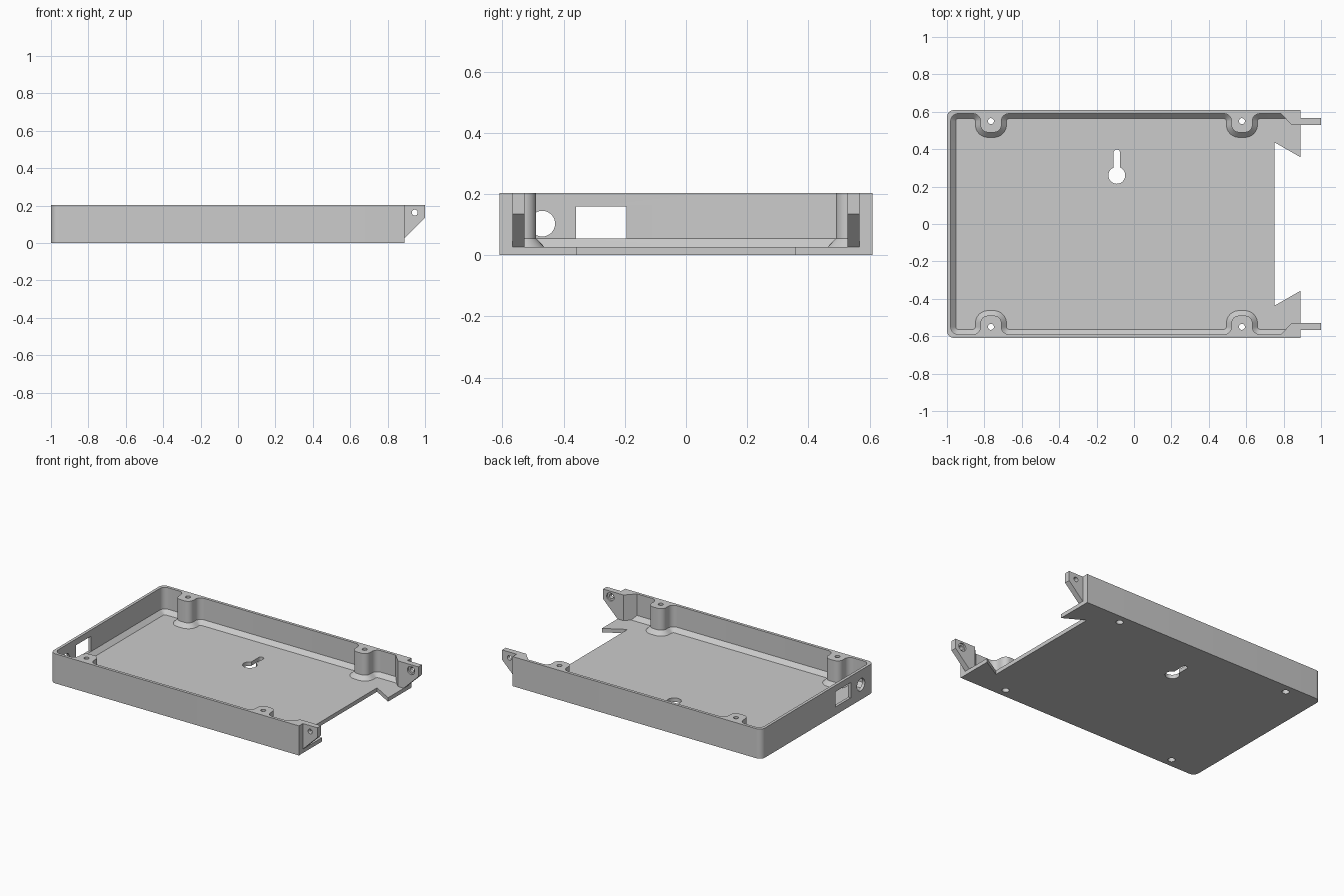
import bpy, bmesh, math
from mathutils import Vector

if "Cube" in bpy.data.objects:
    bpy.data.objects.remove(bpy.data.objects["Cube"], do_unlink=True)

grey = bpy.data.materials.new("plain grey")
grey.use_nodes = True
grey.diffuse_color = (0.6, 0.6, 0.6, 1)
grey.node_tree.nodes["Principled BSDF"].inputs["Base Color"].default_value = (0.6, 0.6, 0.6, 1)

HEIGHT, FLOOR, WALL, CHAMFER = 0.203, 0.027, 0.02, 0.028
LEFT, RIGHT, SIDE = -1.0, 0.89, 0.61
BOSS_X = (-0.765, 0.577)


def loft(name, rings):
    """Closed solid through rings of equal point count."""
    bm = bmesh.new()
    loops = [[bm.verts.new(p) for p in ring] for ring in rings]
    for a, b in zip(loops, loops[1:]):
        for i in range(len(a)):
            j = (i + 1) % len(a)
            bm.faces.new((a[i], a[j], b[j], b[i]))
    bm.faces.new(loops[0])
    bm.faces.new(loops[-1])
    bmesh.ops.recalc_face_normals(bm, faces=bm.faces[:])
    mesh = bpy.data.meshes.new(name)
    bm.to_mesh(mesh)
    bm.free()
    mesh.materials.append(grey)
    obj = bpy.data.objects.new(name, mesh)
    bpy.context.collection.objects.link(obj)
    return obj


def place(pts, axis, level):
    """Lift 2D points to 3D on a plane across the given axis."""
    if axis == "z":
        return [(a, b, level) for a, b in pts]
    if axis == "y":
        return [(a, level, b) for a, b in pts]
    return [(level, a, b) for a, b in pts]


def prism(name, pts, axis, lo, hi):
    return loft(name, [place(pts, axis, lo), place(pts, axis, hi)])


def circle(cx, cy, r, n=32):
    return [(cx + r * math.cos(i * math.tau / n), cy + r * math.sin(i * math.tau / n))
            for i in range(n)]


def rounded(corners, steps=8):
    """Round square corners given as (x, y, radius)."""
    pts = []
    for i, (x, y, r) in enumerate(corners):
        p = Vector((x, y))
        u = (Vector(corners[i - 1][:2]) - p).normalized()
        v = (Vector(corners[(i + 1) % len(corners)][:2]) - p).normalized()
        if r == 0:
            pts.append((x, y))
            continue
        c = p + r * (u + v)
        for k in range(steps + 1):
            a = math.pi / 2 * k / steps
            pts.append(tuple(c - r * (v * math.cos(a) + u * math.sin(a))))
    return pts


def cavity_outline(d):
    """Inside wall line with screw bosses, shrunk inward by d."""
    y, tip, r_in, r_out = SIDE - WALL - d, 0.49 - d, 0.04 - d, 0.04 + d
    top = [(LEFT + WALL + d, y, r_in)]
    for cx in BOSS_X:
        a, b = cx - 0.056 - d, cx + 0.056 + d
        top += [(a, y, r_in), (a, tip, r_out), (b, tip, r_out), (b, y, r_in)]
    top.append((1.1, y, 0))
    return rounded(top + [(x, -yy, r) for x, yy, r in reversed(top)])


def cut(obj, cutters):
    bpy.context.view_layer.objects.active = obj
    for c in cutters:
        c.hide_render = True
        mod = obj.modifiers.new("cut", "BOOLEAN")
        mod.operation, mod.solver, mod.object = "DIFFERENCE", "EXACT", c
        bpy.ops.object.modifier_apply(modifier=mod.name)
        bpy.data.objects.remove(c, do_unlink=True)


def smooth(obj):
    bpy.ops.object.select_all(action="DESELECT")
    obj.select_set(True)
    bpy.context.view_layer.objects.active = obj
    bpy.ops.object.shade_smooth_by_angle(angle=math.radians(30))


# Tray body with rounded outer corners at the closed end
outer = rounded([(LEFT, SIDE, 0.04), (RIGHT, SIDE, 0), (RIGHT, -SIDE, 0), (LEFT, -SIDE, 0.04)])
tray = prism("tray", outer, "z", 0, HEIGHT)

# Cavity with a chamfered foot around walls and bosses
foot, wall_line = cavity_outline(CHAMFER - 0.001), cavity_outline(0)
cutters = [loft("cavity", [place(foot, "z", FLOOR),
                           place(wall_line, "z", FLOOR + CHAMFER),
                           place(wall_line, "z", HEIGHT + 0.1)])]

# Notch in the open end of the floor
notch = [(0.75, 0.437), (RIGHT, 0.357), (1.1, 0.236), (1.1, -0.236), (RIGHT, -0.357), (0.75, -0.437)]
cutters.append(prism("notch", notch, "z", -0.1, 0.1))

# Screw holes through the bosses, wider underneath
for cx in BOSS_X:
    for s in (1, -1):
        levels = [(-0.1, 0.023), (0.1, 0.023), (0.1, 0.016), (0.3, 0.016)]
        cutters.append(loft("screw_hole", [place(circle(cx, s * 0.55, r), "z", z)
                                           for z, r in levels]))

# Ports in the closed end wall
cutters.append(prism("round_port", circle(-0.47, 0.103, 0.042), "x", -1.1, -0.9))
port = [(-0.36, 0.055), (-0.195, 0.055), (-0.195, 0.16), (-0.36, 0.16)]
cutters.append(prism("square_port", port, "x", -1.1, -0.9))

# Keyhole for hanging
kx, ky, kr, slot = -0.092, 0.26, 0.045, 0.018
start = math.acos(slot / kr)
keyhole = []
for i in range(33):
    a = math.pi - start + i * (math.pi + 2 * start) / 32
    keyhole.append((kx + kr * math.cos(a), ky + kr * math.sin(a)))
for i in range(13):
    a = math.pi * i / 12
    keyhole.append((kx + slot * math.cos(a), 0.38 + slot * math.sin(a)))
cutters.append(prism("keyhole", keyhole, "z", -0.1, 0.1))
cut(tray, cutters)
smooth(tray)

# Corner blocks and hinge tabs at the open end
block = [(0.785, 0.59), (0.845, 0.528), (RIGHT, 0.528), (RIGHT, 0.59)]
tab = [(RIGHT, HEIGHT), (1.0, HEIGHT), (1.0, 0.135), (RIGHT, 0.027)]
for s, side in ((1, "back"), (-1, "front")):
    prism(side + "_corner_block", [(x, s * y) for x, y in block], "z", FLOOR, HEIGHT)
    hinge = prism(side + "_hinge_tab", tab, "y", s * 0.528, s * 0.567)
    bore = [(0.5, 0.028), (0.54, 0.028), (0.54, 0.016), (0.6, 0.016)]
    cut(hinge, [loft("hinge_hole", [place(circle(0.945, 0.163, r), "y", s * y)
                                    for y, r in bore])])
    smooth(hinge)
